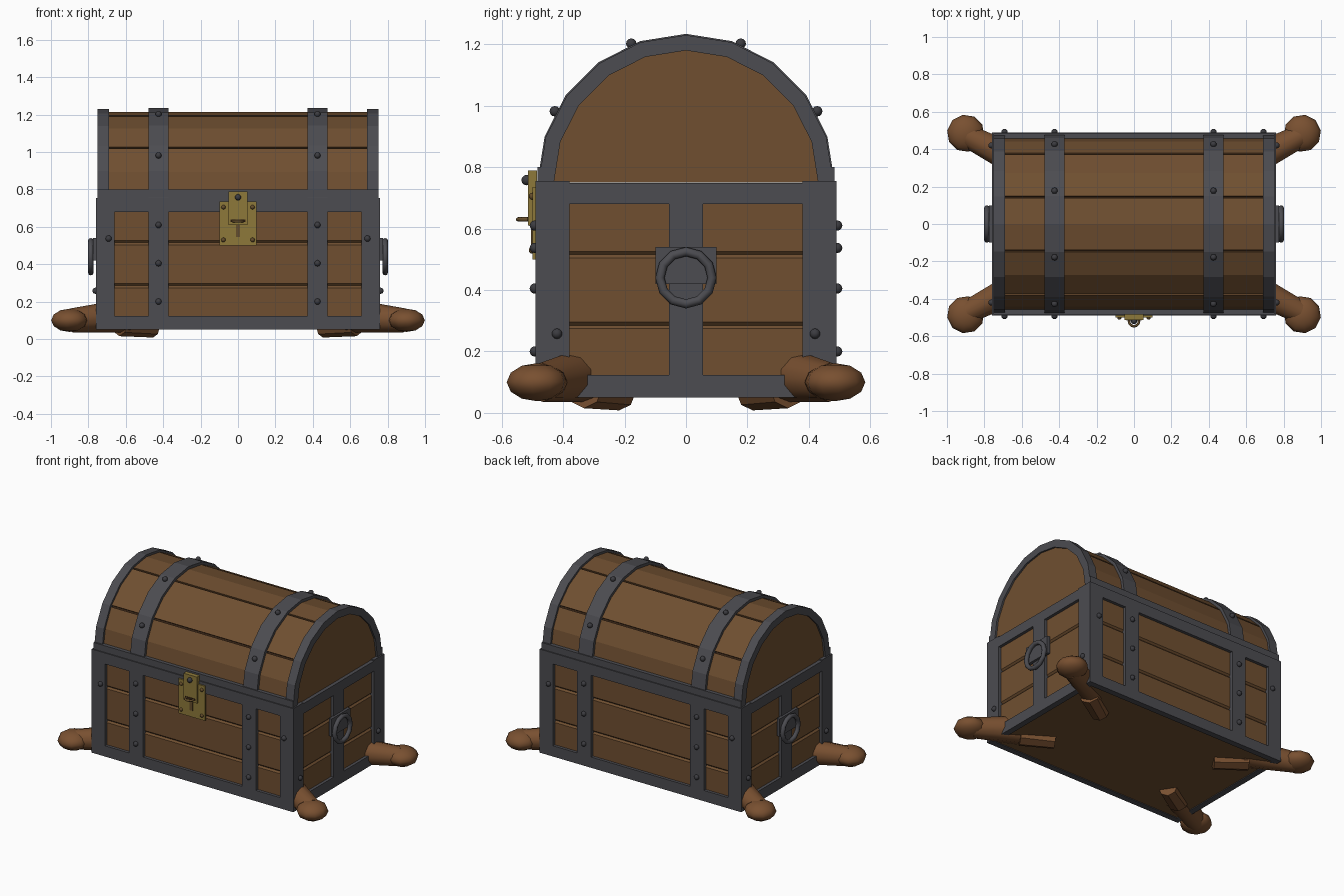
import bpy, bmesh, math
from mathutils import Vector

if "Cube" in bpy.data.objects:
    bpy.data.objects.remove(bpy.data.objects["Cube"], do_unlink=True)


def material(name, rgb):
    m = bpy.data.materials.new(name)
    m.use_nodes = True
    m.diffuse_color = (*rgb, 1)
    m.node_tree.nodes["Principled BSDF"].inputs["Base Color"].default_value = (*rgb, 1)
    return m


WOOD = material("brown wood", (0.16, 0.078, 0.03))
DARK = material("dark wood gap", (0.035, 0.016, 0.007))
IRON = material("grey iron", (0.072, 0.072, 0.082))
STUD = material("dark iron", (0.045, 0.045, 0.052))
GOLD = material("brass", (0.27, 0.19, 0.042))
BRONZE = material("dark brass", (0.13, 0.075, 0.025))
FOOT = material("red brown wood", (0.19, 0.08, 0.03))
SIDES = (-1, 1)


def finish(bm, name, mat, smooth=None):
    bmesh.ops.recalc_face_normals(bm, faces=bm.faces)
    mesh = bpy.data.meshes.new(name)
    bm.to_mesh(mesh)
    bm.free()
    mesh.materials.append(mat)
    ob = bpy.data.objects.new(name, mesh)
    bpy.context.collection.objects.link(ob)
    if smooth:
        bpy.ops.object.select_all(action="DESELECT")
        ob.select_set(True)
        bpy.context.view_layer.objects.active = ob
        bpy.ops.object.shade_smooth_by_angle(angle=math.radians(smooth))
    return ob


def box(name, mat, x, y, z, bevel=0):
    """Box from (low, high) ranges, given in either order."""
    bm = bmesh.new()
    bmesh.ops.create_cube(bm, size=1)
    for v in bm.verts:
        v.co = [(r[0] + r[1]) / 2 + c * abs(r[1] - r[0]) for c, r in zip(v.co, (x, y, z))]
    ob = finish(bm, name, mat)
    if bevel:
        mod = ob.modifiers.new("bevel", "BEVEL")
        mod.width, mod.segments = bevel, 1
    return ob


def arch(name, mat, x0, x1, r_in, r_out, a0=-90, a1=90, steps=10):
    """Arc cross-section swept along x; angles measured from straight up."""
    def arc(r):
        angles = [math.radians(a0 + (a1 - a0) * i / steps) for i in range(steps + 1)]
        return [(r * math.sin(a), 0.75 + r * math.cos(a)) for a in angles]
    outline = arc(r_out) + (arc(r_in)[::-1] if r_in else [])
    bm = bmesh.new()
    face = bm.faces.new([bm.verts.new((x0, y, z)) for y, z in outline])
    new = bmesh.ops.extrude_face_region(bm, geom=[face])["geom"]
    bmesh.ops.translate(bm, vec=(x1 - x0, 0, 0),
                        verts=[g for g in new if isinstance(g, bmesh.types.BMVert)])
    return finish(bm, name, mat)


def ball(name, mat, loc, radius, scale=(1, 1, 1), turn=0, u=10, v=6):
    bm = bmesh.new()
    bmesh.ops.create_uvsphere(bm, u_segments=u, v_segments=v, radius=radius)
    ob = finish(bm, name, mat, 60)
    ob.location, ob.scale, ob.rotation_euler.z = loc, scale, turn
    return ob


def limb(name, a, b, r1, r2, sides=10):
    a, b = Vector(a), Vector(b)
    bm = bmesh.new()
    bmesh.ops.create_cone(bm, cap_ends=True, segments=sides, radius1=r1, radius2=r2,
                          depth=(b - a).length)
    ob = finish(bm, name, FOOT, 40)
    ob.location = (a + b) / 2
    ob.rotation_euler = (b - a).to_track_quat("Z", "Y").to_euler()
    return ob


def ring(name, mat, loc, major, minor, rot, n=12):
    bpy.ops.mesh.primitive_torus_add(location=loc, rotation=rot, major_radius=major,
                                     minor_radius=minor, major_segments=n, minor_segments=8)
    ob = bpy.context.object
    ob.name = name
    ob.data.materials.append(mat)
    bpy.ops.object.shade_smooth_by_angle(angle=math.radians(60))
    return ob


# Chest body planks
for i in range(3):
    low = 0.055 + i * 0.23
    box("body_plank", WOOD, (-0.74, 0.74), (-0.47, 0.47), (low, low + 0.23), 0.011)

# Iron frame: front and back
for s in SIDES:
    depth = (s * 0.45, s * 0.49)
    box("front_top_band", IRON, (-0.66, 0.66), depth, (0.68, 0.755))
    box("front_bottom_band", IRON, (-0.66, 0.66), depth, (0.05, 0.123))
    box("lid_rim", IRON, (-0.751, 0.751), (s * 0.45, s * 0.483), (0.75, 0.8))
    for t in SIDES:
        box("corner_post", IRON, (t * 0.66, t * 0.76), depth, (0.05, 0.755))
        box("front_strap", IRON, (t * 0.372, t * 0.478), depth, (0.123, 0.68))
        for z in (0.2, 0.405, 0.61):
            ball("strap_stud", STUD, (t * 0.425, s * 0.492, z), 0.017)
        ball("corner_stud", STUD, (t * 0.692, s * 0.492, 0.537), 0.017)

# Iron frame: ends, with ring handles
for s in SIDES:
    depth = (s * 0.72, s * 0.76)
    box("end_top_band", IRON, depth, (-0.38, 0.38), (0.68, 0.748))
    box("end_bottom_band", IRON, depth, (-0.38, 0.38), (0.05, 0.123))
    box("end_strap", IRON, depth, (-0.055, 0.055), (0.123, 0.68))
    for t in SIDES:
        box("end_post", IRON, depth, (t * 0.38, t * 0.45), (0.05, 0.755))
        ball("end_stud", STUD, (s * 0.762, t * 0.42, 0.258), 0.017)
    box("handle_plate", IRON, (s * 0.755, s * 0.776), (-0.1, 0.1), (0.42, 0.54))
    ring("handle_ring", IRON, (s * 0.787, 0, 0.44), 0.085, 0.015, (0, math.pi / 2, 0))

# Rounded lid: dark core showing in the gaps, five planks, end panels
arch("lid_core", DARK, -0.7, 0.7, 0, 0.452)
for i in range(5):
    start = -90 + i * 36
    arch("lid_plank", WOOD, -0.695, 0.695, 0.43, 0.465, start + 0.7, start + 35.3, 2)
for s in SIDES:
    arch("lid_end_panel", WOOD, s * 0.69, s * 0.738, 0, 0.44)
    arch("lid_end_arch", IRON, s * 0.69, s * 0.75, 0.43, 0.48)
    arch("lid_strap", IRON, s * 0.372, s * 0.478, 0.44, 0.484)
    for a in (-61.5, -21.5, 21.5, 61.5):
        a = math.radians(a)
        ball("lid_stud", STUD, (s * 0.425, 0.486 * math.sin(a), 0.75 + 0.486 * math.cos(a)), 0.017)

# Brass lock on the front
box("lock_plate", GOLD, (-0.1, 0.1), (-0.5, -0.485), (0.5, 0.735))
box("lock_hasp", GOLD, (-0.05, 0.05), (-0.514, -0.485), (0.61, 0.79))
ball("hasp_stud", STUD, (0, -0.519, 0.758), 0.017)
ring("lock_staple", BRONZE, (0, -0.52, 0.63), 0.027, 0.007, (0, 0, 0))
box("hasp_slot", DARK, (-0.04, 0.04), (-0.516, -0.51), (0.625, 0.638))
box("keyhole", BRONZE, (-0.011, 0.011), (-0.504, -0.498), (0.545, 0.61))
for s in SIDES:
    for z in (0.53, 0.705):
        ball("lock_rivet", BRONZE, (s * 0.078, -0.5, z), 0.012, u=8)

# Four splayed legs with rounded feet
for s in SIDES:
    for t in SIDES:
        def at(x, y, z):
            return (s * x, t * y, z)
        limb("upper_leg", at(0.45, 0.215, 0.07), at(0.63, 0.33, 0.085), 0.062, 0.07, 8)
        limb("lower_leg", at(0.6, 0.325, 0.125), at(0.89, 0.47, 0.1), 0.09, 0.064)
        ball("foot", FOOT, at(0.9, 0.485, 0.1), 0.1, (1, 1, 0.62), s * t * math.radians(27))
